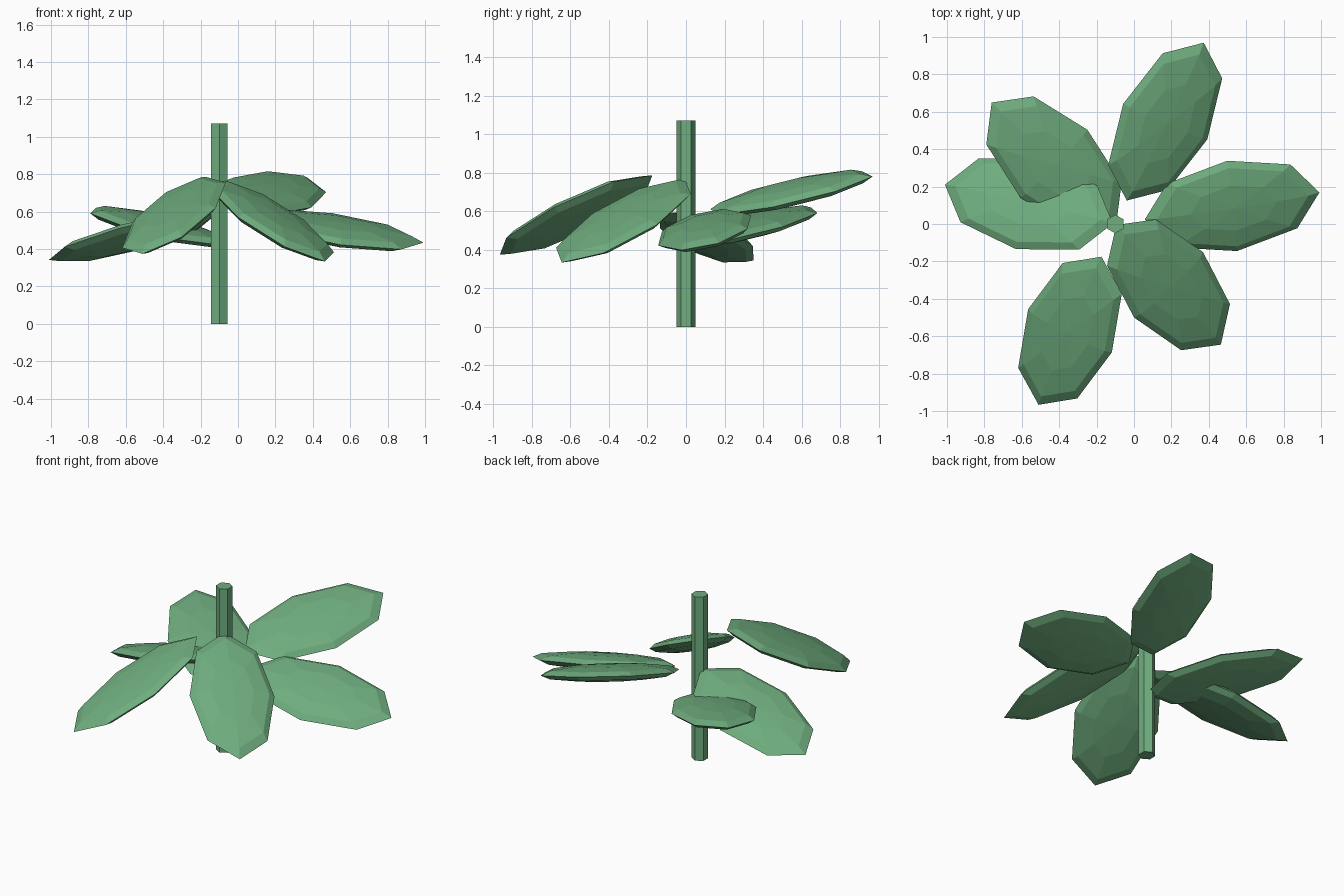
import bpy
from math import radians
from mathutils import Matrix, Vector

if "Cube" in bpy.data.objects:
    bpy.data.objects.remove(bpy.data.objects["Cube"])

green = bpy.data.materials.new("leaf_green")
green.diffuse_color = (0.16, 0.42, 0.21, 1)
green.use_nodes = True
green.node_tree.nodes["Principled BSDF"].inputs["Base Color"].default_value = green.diffuse_color

STEM_X = -0.1
LEAF_SIZE = (0.477, 0.255, 0.05)   # half length, half width, half thickness

# Hexagonal stem
bpy.ops.mesh.primitive_cylinder_add(vertices=6, radius=0.05, depth=1.07,
                                    location=(STEM_X, 0, 0.535))
stem = bpy.context.object
stem.name = "stem"
stem.data.materials.append(green)


def leaf(index, yaw, pitch, roll, reach, height):
    """Flattened low-poly sphere pointing away from the stem."""
    bpy.ops.mesh.primitive_uv_sphere_add(segments=8, ring_count=6, radius=1)
    ob = bpy.context.object
    ob.name = f"leaf_{index}"
    turn = Matrix.Rotation(radians(yaw), 4, 'Z')
    tilt = Matrix.Rotation(radians(-pitch), 4, 'Y') @ Matrix.Rotation(radians(roll), 4, 'X')
    centre = Vector((STEM_X, 0, height)) + turn @ Vector((reach, 0, 0))
    ob.data.transform(turn @ tilt @ Matrix.Diagonal((*LEAF_SIZE, 1)))
    ob.location = centre
    ob.data.materials.append(green)


# Leaves: yaw, pitch, roll, distance from stem, height of centre
leaves = [
    (8.8, -8, 18, 0.632, 0.50),
    (64, 10.3, 17, 0.609, 0.695),
    (135.5, 12, 0, 0.46, 0.52),
    (167, -15, 11, 0.474, 0.465),
    (247, -25.6, 10, 0.62, 0.58),
    (-48.8, -27, -5, 0.432, 0.55),
]
for i, params in enumerate(leaves, 1):
    leaf(i, *params)
